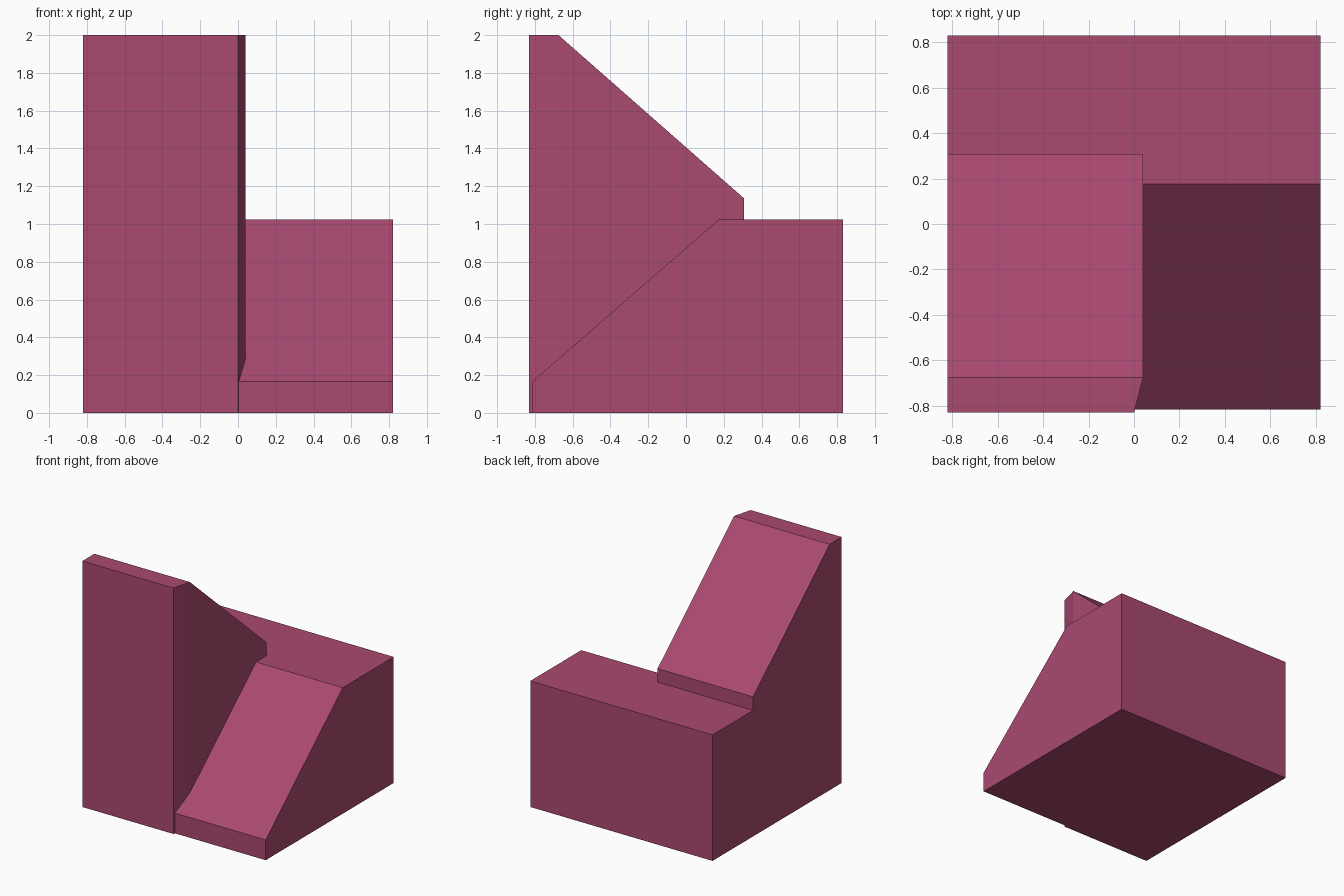
import bpy
import bmesh

cube = bpy.data.objects.get("Cube")
if cube:
    bpy.data.objects.remove(cube, do_unlink=True)

COLOUR = (0.40, 0.067, 0.163, 1.0)
mat = bpy.data.materials.new("raspberry")
mat.use_nodes = True
mat.diffuse_color = COLOUR
mat.node_tree.nodes["Principled BSDF"].inputs["Base Color"].default_value = COLOUR


def extrude_profile(name, profile, x0, x1, chamfer_y=None, chamfer_x=None):
    """Extrude a (y, z) profile along x, optionally tapering the front right edge."""
    bm = bmesh.new()
    face = bm.faces.new([bm.verts.new((x0, y, z)) for y, z in profile])
    extruded = bmesh.ops.extrude_face_region(bm, geom=[face], use_keep_orig=True)
    for v in extruded["geom"]:
        if isinstance(v, bmesh.types.BMVert):
            v.co.x = x1
    if chamfer_y is not None:
        bmesh.ops.bisect_plane(bm, geom=bm.verts[:] + bm.edges[:] + bm.faces[:],
                               plane_co=(0, chamfer_y, 0), plane_no=(0, 1, 0))
        for v in bm.verts:
            if v.co.y < chamfer_y - 0.01 and v.co.x > chamfer_x:
                v.co.x = chamfer_x
    bmesh.ops.recalc_face_normals(bm, faces=bm.faces[:])
    mesh = bpy.data.meshes.new(name)
    bm.to_mesh(mesh)
    bm.free()
    mesh.materials.append(mat)
    obj = bpy.data.objects.new(name, mesh)
    bpy.context.collection.objects.link(obj)
    return obj


BACK, DECK = 0.83, 1.025

# Tall half: upright wall sloping down backwards onto the deck
tall = extrude_profile(
    "stepped_block",
    [(-0.83, 0), (-0.83, 2), (-0.675, 2), (0.308, 1.135),
     (0.308, DECK), (BACK, DECK), (BACK, 0)],
    -0.82, 0.04, chamfer_y=-0.675, chamfer_x=0.0)

# Low half: ramp rising backwards to the deck
ramp = extrude_profile(
    "front_ramp",
    [(-0.815, 0), (-0.815, 0.165), (0.175, DECK), (BACK, DECK), (BACK, 0)],
    -0.01, 0.82)

# Join both halves into one solid
union = tall.modifiers.new("join", "BOOLEAN")
union.operation = "UNION"
union.solver = "EXACT"
union.object = ramp
bpy.context.view_layer.objects.active = tall
bpy.ops.object.modifier_apply(modifier=union.name)
bpy.data.objects.remove(ramp, do_unlink=True)
